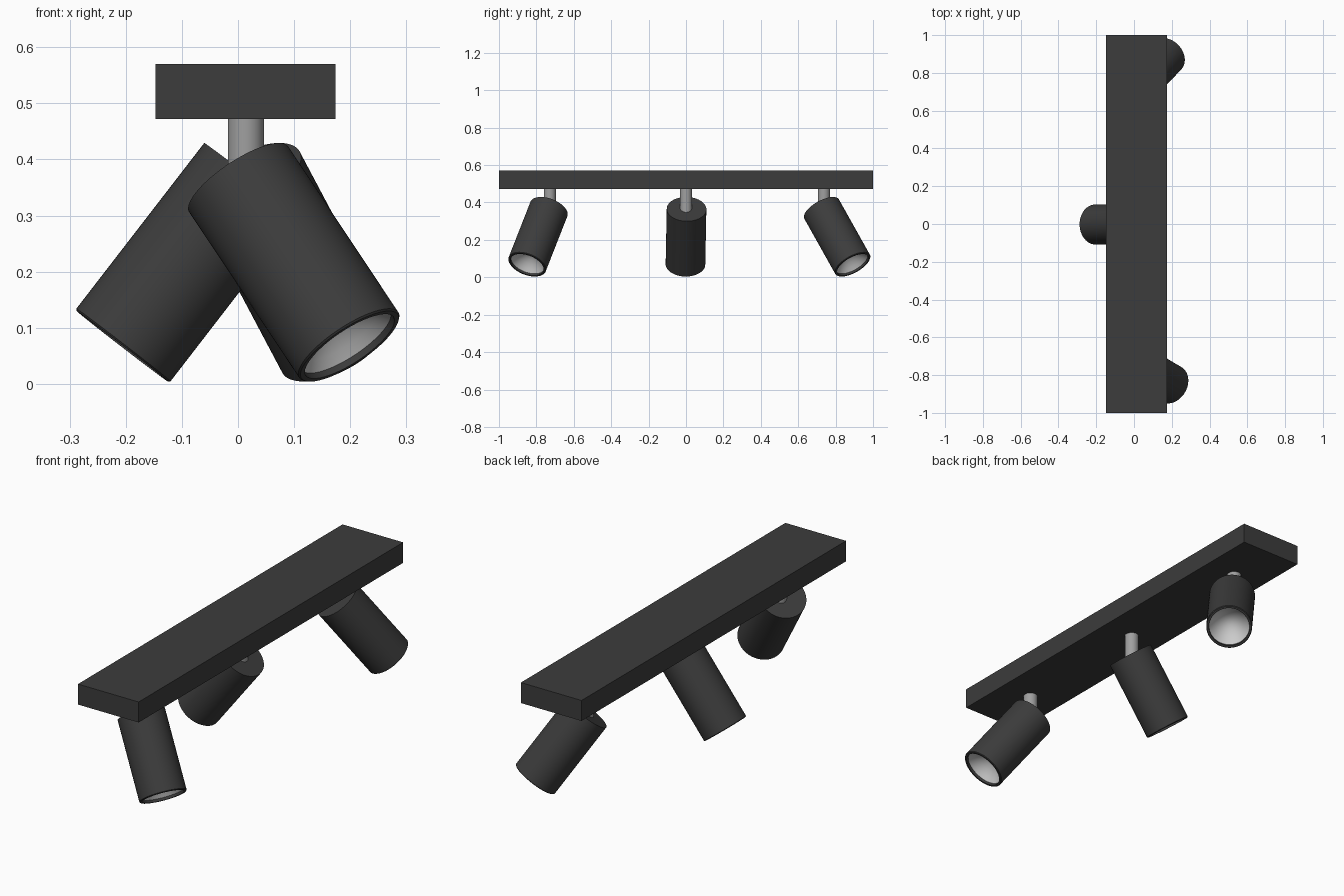
import bpy, bmesh, math
from mathutils import Vector

if "Cube" in bpy.data.objects:
    bpy.data.objects.remove(bpy.data.objects["Cube"])

SEGS = 64


def material(name, value):
    m = bpy.data.materials.new(name)
    m.diffuse_color = (value, value, value, 1)
    m.use_nodes = True
    m.node_tree.nodes["Principled BSDF"].inputs["Base Color"].default_value = m.diffuse_color
    return m


black = material("matte_black", 0.045)
steel = material("steel", 0.35)
silver = material("reflector_silver", 0.8)


def finish(bm, name, mat):
    bmesh.ops.recalc_face_normals(bm, faces=bm.faces)
    mesh = bpy.data.meshes.new(name)
    bm.to_mesh(mesh)
    bm.free()
    mesh.materials.append(mat)
    ob = bpy.data.objects.new(name, mesh)
    bpy.context.collection.objects.link(ob)
    return ob


def smooth(ob):
    bpy.ops.object.select_all(action='DESELECT')
    ob.select_set(True)
    bpy.context.view_layer.objects.active = ob
    bpy.ops.object.shade_smooth_by_angle(angle=math.radians(35))


def lathe(name, profile, mat, flip=False):
    """Revolve (radius, height) points about local z."""
    bm = bmesh.new()
    verts = [bm.verts.new((r, 0, z)) for r, z in profile]
    edges = [bm.edges.new(pair) for pair in zip(verts, verts[1:])]
    bmesh.ops.spin(bm, geom=verts + edges, cent=(0, 0, 0), axis=(0, 0, 1),
                   angle=math.tau, steps=SEGS, use_duplicate=False)
    bmesh.ops.remove_doubles(bm, verts=bm.verts, dist=1e-5)
    ob = finish(bm, name, mat)
    if flip:
        ob.data.flip_normals()
    smooth(ob)
    return ob


# ceiling bar
bm = bmesh.new()
bmesh.ops.create_cube(bm, size=1)
bmesh.ops.scale(bm, vec=(0.321, 2.0, 0.098), verts=bm.verts)
bmesh.ops.translate(bm, vec=(0.0135, 0, 0.521), verts=bm.verts)
finish(bm, "ceiling_bar", black)

R, INNER, LENGTH = 0.106, 0.094, 0.376

# spot can: closed at the back, rim and short inner wall at the mouth
can = [(0, LENGTH), (R, LENGTH), (R, 0.003), (R - 0.003, 0),
       (INNER, 0), (INNER, 0.012)]
# concave reflector inside the mouth
dish = [(INNER, 0.012), (0.08, 0.03), (0.062, 0.048), (0.04, 0.063),
        (0.02, 0.071), (0, 0.074)]

# name, stem y, centre of closed end, centre of mouth
spots = [
    ("front", -0.728, (0.001, -0.733, 0.365), (0.199, -0.850, 0.067)),
    ("middle", 0.0, (0.024, 0.003, 0.365), (-0.206, -0.003, 0.067)),
    ("back", 0.737, (0.016, 0.725, 0.365), (0.174, 0.892, 0.067)),
]
for name, y, top, mouth in spots:
    # stem from bar into the can
    stem = lathe(name + "_stem", [(0, 0.14), (0.032, 0.14), (0.032, 0), (0, 0)], steel)
    stem.location = (0.014, y, 0.335)
    # aimed can and reflector
    aim = (Vector(top) - Vector(mouth)).to_track_quat('Z', 'Y')
    for ob in (lathe(name + "_spot_can", can, black),
               lathe(name + "_reflector", dish, silver, flip=True)):
        ob.rotation_mode = 'QUATERNION'
        ob.rotation_quaternion = aim
        ob.location = mouth
